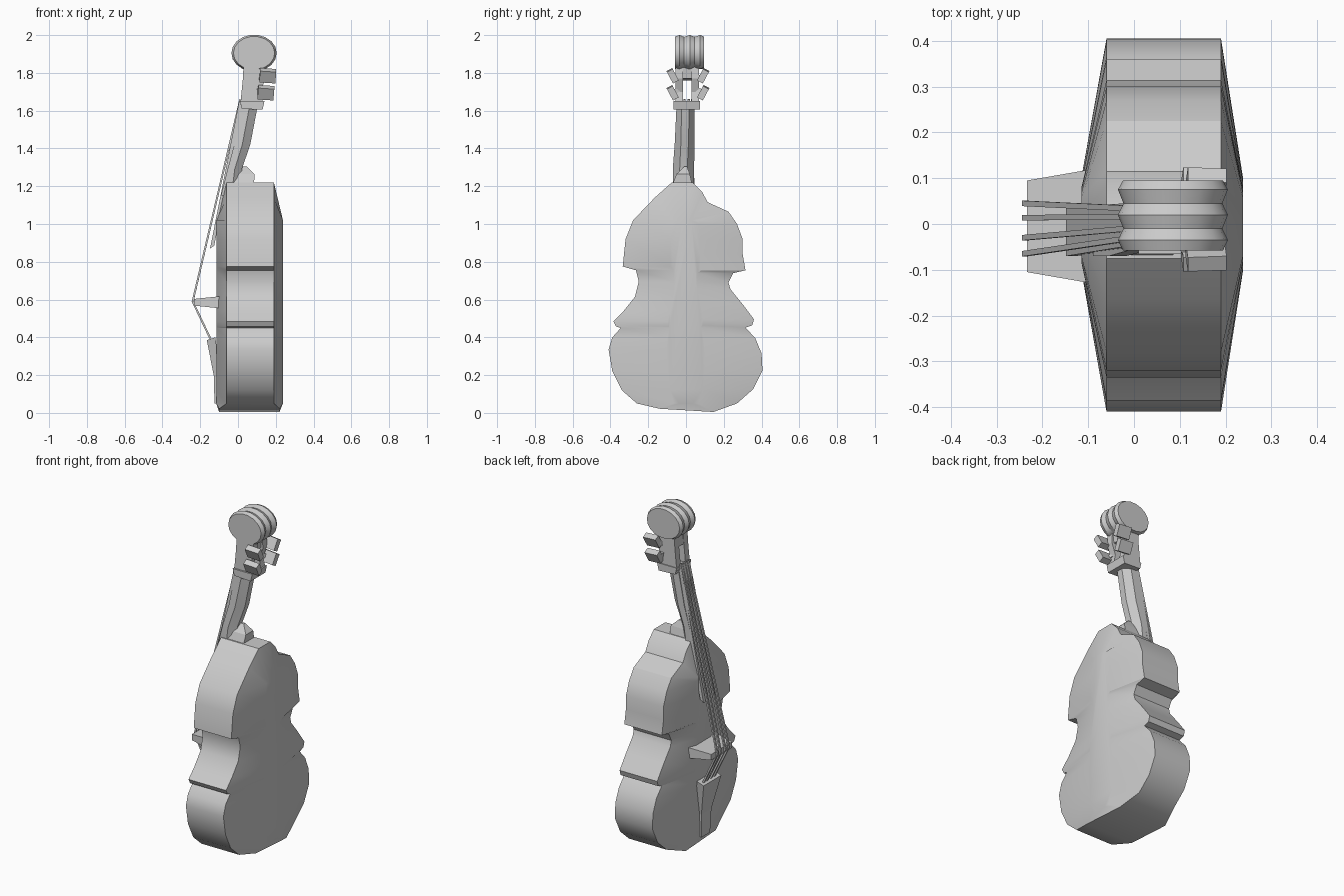
import bpy, bmesh, math
from mathutils import Vector

old = bpy.data.objects.get("Cube")
if old:
    bpy.data.objects.remove(old)

grey = bpy.data.materials.new("plain grey")
grey.use_nodes = True
tone = (0.6, 0.6, 0.6, 1)
grey.diffuse_color = tone
grey.node_tree.nodes["Principled BSDF"].inputs["Base Color"].default_value = tone


def build(name, verts, faces, smooth=True):
    """Mesh object with outward normals and the shared material."""
    bm = bmesh.new()
    vs = [bm.verts.new(v) for v in verts]
    for f in faces:
        bm.faces.new([vs[i] for i in f])
    bmesh.ops.recalc_face_normals(bm, faces=bm.faces)
    me = bpy.data.meshes.new(name)
    bm.to_mesh(me)
    bm.free()
    me.materials.append(grey)
    ob = bpy.data.objects.new(name, me)
    bpy.context.collection.objects.link(ob)
    if smooth:
        bpy.ops.object.select_all(action='DESELECT')
        ob.select_set(True)
        bpy.context.view_layer.objects.active = ob
        bpy.ops.object.shade_smooth_by_angle(angle=math.radians(30))
    return ob


def loft(name, rings, smooth=True):
    """Skin a list of equal-length rings and cap both ends."""
    n = len(rings[0])
    verts = [v for r in rings for v in r]
    faces = [[k * n + i, k * n + (i + 1) % n, (k + 1) * n + (i + 1) % n, (k + 1) * n + i]
             for k in range(len(rings) - 1) for i in range(n)]
    faces += [list(range(n)), [len(verts) - n + i for i in range(n)]]
    return build(name, verts, faces, smooth)


def prism(name, profile, y0, y1):
    """Side profile (x, z) extruded across y."""
    return loft(name, [[(x, y, z) for x, z in profile] for y in (y0, y1)], False)


def rect(x0, x1, y0, y1, z, dz=0):
    """Section for upright parts; dz lifts the +x edge."""
    return [(x0, y0, z), (x1, y0, z + dz), (x1, y1, z + dz), (x0, y1, z)]


def bar(name, a, b, w, h):
    """Straight bar of rectangular section between two points."""
    a, b = Vector(a), Vector(b)
    d = (b - a).normalized()
    u = d.cross(Vector((1, 0, 0))).normalized() * w / 2
    v = d.cross(u).normalized() * h / 2
    return loft(name, [[p + u + v, p - u + v, p - u - v, p + u - v] for p in (a, b)], False)


# Body: rim outline (y, z), right bouts then left bouts
outline = [
    (-.075, 1.22), (-.165, 1.14), (-.28, 1.02), (-.32, .92), (-.335, .775),
    (-.265, .755), (-.25, .695), (-.27, .615), (-.33, .54), (-.385, .485),
    (-.37, .457), (-.345, .45), (-.39, .4), (-.41, .335), (-.39, .22),
    (-.34, .12), (-.26, .05), (-.14, .022), (.145, .005), (.27, .05),
    (.355, .125), (.405, .225), (.4, .315), (.367, .395), (.315, .452),
    (.35, .463), (.36, .495), (.3, .575), (.235, .655), (.225, .69),
    (.25, .74), (.315, .755), (.3, .84), (.3, .92), (.27, 1.0),
    (.225, 1.065), (.115, 1.115), (.085, 1.17), (.035, 1.22)]


def crown(x):
    return [(x, y * .25, min(max(z, .05), 1.02)) for y, z in outline]


def rim(x, flare):
    return [(x + (flare if z < .04 else 0), y, z) for y, z in outline]


loft("body", [crown(-.115), rim(-.06, -.04), rim(.19, .03), crown(.238)])

# Neck, with a five-sided section, and its heel
loft("neck", [[(x0, y0, z), (x0, y1, z), ((x0 + x1) / 2, y1, z), (x1, (y0 + y1) / 2 + .02, z),
               (x1, (y0 + y1) / 2 - .02, z), ((x0 + x1) / 2, y0, z)]
              for x0, x1, y0, y1, z in ((-.09, .02, -.07, .04, 1.15), (-.055, .02, -.07, .043, 1.29),
                                        (-.02, .065, -.06, .045, 1.42), (.02, .105, -.05, .045, 1.63))])
loft("heel", [rect(-.06, .085, -.075, .035, 1.2), rect(-.05, .087, -.05, .02, 1.265),
              rect(-.03, .045, -.01, .005, 1.305)], False)

# Peg box: floor, two cheeks, top block
prism("pegbox_floor", [(.01, 1.65), (.02, 1.61), (.13, 1.605), (.14, 1.65)], -.065, .075)
cheek = [(.012, 1.63), (.135, 1.63), (.12, 1.7), (.145, 1.77), (.14, 1.85), (.03, 1.85), (.025, 1.76)]
for name, y0, y1 in (("right_cheek", -.055, -.015), ("left_cheek", .03, .07)):
    prism(name, cheek, y0, y1)
prism("pegbox_top", [(.025, 1.76), (.13, 1.77), (.14, 1.85), (.04, 1.86)], -.055, .07)

# Scroll: ridged drum lying across y
rings = []
for y, r in ((-.058, .91), (-.035, 1), (-.01, .9), (.02, 1), (.045, .9), (.075, 1), (.095, .91)):
    rings.append([(.085 + .12 * r * math.cos(a), y, max(1.905 + .097 * r * math.sin(a), 1.82))
                  for a in (math.tau * i / 18 for i in range(18))])
loft("scroll", rings)

# Tuning pegs: two each side, a shaft and a slanted handle
for side, label in ((-1, "right"), (1, "left")):
    for row, x, z, tilt in (("upper", .135, 1.785, .02), ("lower", .125, 1.695, -.02)):
        y = .01 + side * .085
        bar(f"{label}_{row}_peg_shaft", (x - .02, .01 + side * .04, z - tilt),
            (x, y, z), .025, .025)
        bar(f"{label}_{row}_peg_handle", (x + .02, y - side * .02, z - .03),
            (x + .025, y + side * .012, z + .03), .035, .085)

# Fingerboard, bridge and tailpiece
loft("fingerboard", [rect(-.148, -.126, -.07, .045, .87, .015), rect(.006, .03, -.045, .04, 1.65)], False)
loft("bridge", [[(x, y0, z0), (x, y1, z0), (x, y1, z1), (x, y0, z1)]
                for x, y0, y1, z0, z1 in ((-.234, -.105, .095, .568, .603), (-.09, -.13, .12, .553, .618))], False)
loft("tailpiece", [rect(-.125, -.09, -.05, .03, .05), rect(-.127, -.09, -.06, .035, .19),
                   rect(-.165, -.12, -.1, .068, .385, .015)], False)

# Strings: nut to bridge to tailpiece
for i, (y_nut, y_bridge) in enumerate(((.033, .045), (.015, .014), (-.008, -.03), (-.028, -.065))):
    top = (-.24, y_bridge, .59)
    bar(f"string_{i + 1}", (.012, y_nut, 1.66), top, .012, .01)
    bar(f"string_tail_{i + 1}", top, (-.145, y_bridge * .9, .39), .012, .01)
